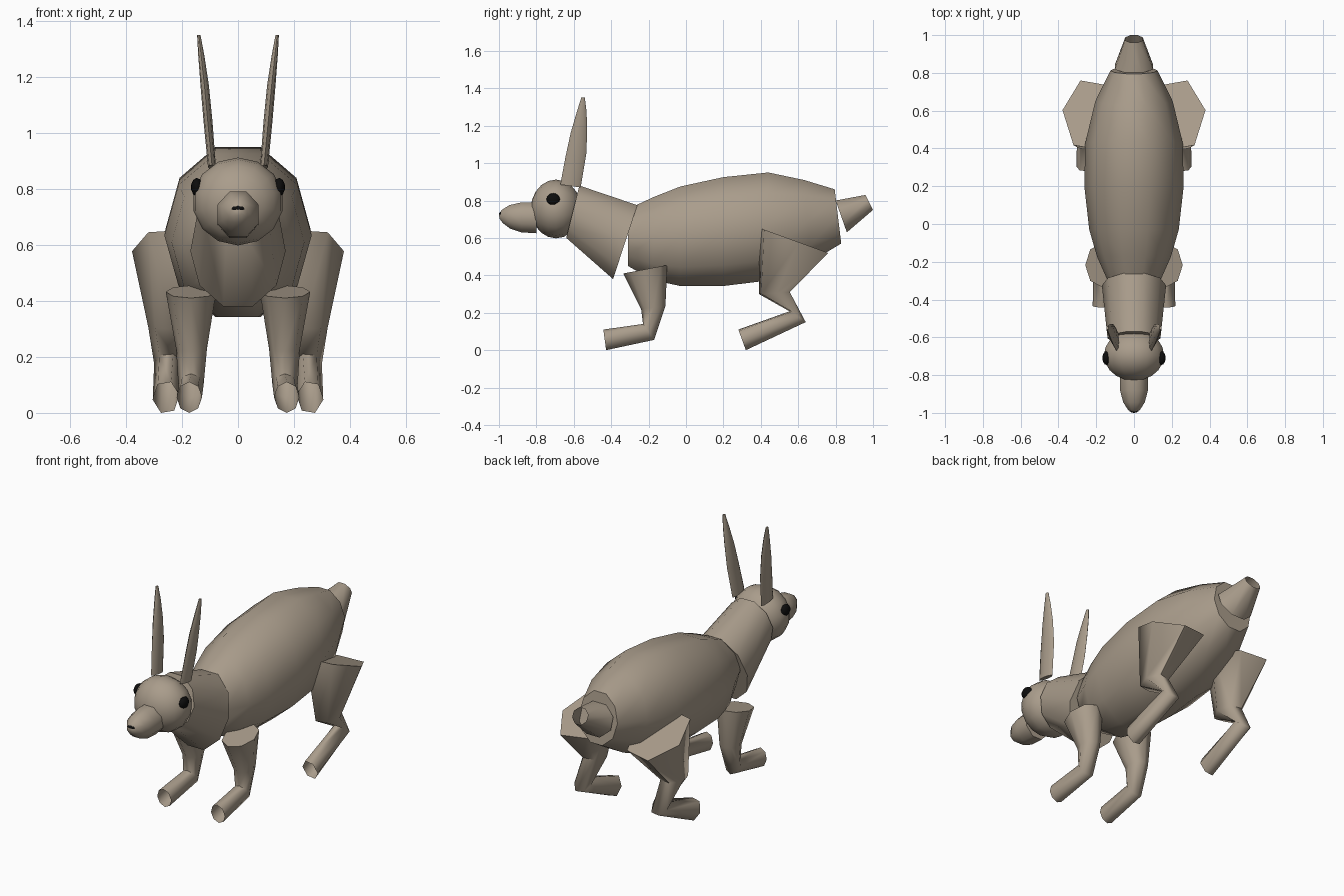
import bpy, bmesh, math
from mathutils import Matrix


def material(name, rgb):
    m = bpy.data.materials.new(name)
    m.diffuse_color = (*rgb, 1)
    return m


FUR = material("taupe_fur", (0.40, 0.335, 0.26))
BLACK = material("black", (0.004, 0.004, 0.004))


def finish(name, bm, mat, angle=65):
    bmesh.ops.recalc_face_normals(bm, faces=bm.faces)
    me = bpy.data.meshes.new(name)
    bm.to_mesh(me)
    bm.free()
    me.materials.append(mat)
    for p in me.polygons:
        p.use_smooth = True
    me.set_sharp_from_angle(angle=math.radians(angle))
    ob = bpy.data.objects.new(name, me)
    bpy.context.collection.objects.link(ob)
    return ob


def tube(name, rings, n, roll=0, caps=(True, True), side=1):
    """Loft of elliptical rings: (x, half_width, y0, z0, y1, z1), ends given in side profile."""
    bm = bmesh.new()
    angles = [math.radians(roll) + 2 * math.pi * i / n for i in range(n)]
    top = max(abs(math.sin(a)) for a in angles)
    loops = []
    for x, w, y0, z0, y1, z1 in rings:
        loops.append([bm.verts.new((side * (x + w * math.cos(a)),
                                    (y0 + y1) / 2 + (y0 - y1) / 2 * math.sin(a) / top,
                                    (z0 + z1) / 2 + (z0 - z1) / 2 * math.sin(a) / top))
                      for a in angles])
    for a, b in zip(loops, loops[1:]):
        for i in range(n):
            j = (i + 1) % n
            bm.faces.new((a[i], a[j], b[j], b[i]))
    for use, loop in zip(caps, (loops[0], loops[-1])):
        if use:
            bm.faces.new(loop)
    return finish(name, bm, FUR)


def ball(name, center, radii, mat, seg=12, rings=8):
    """Ellipsoid with its poles along y."""
    bm = bmesh.new()
    bmesh.ops.create_uvsphere(bm, u_segments=seg, v_segments=rings, radius=1)
    m = (Matrix.Translation(center) @ Matrix.Diagonal((*radii, 1))
         @ Matrix.Rotation(math.pi / 2, 4, 'X'))
    bmesh.ops.transform(bm, matrix=m, verts=bm.verts)
    return finish(name, bm, mat)


# Torso, neck and tail
tube("body", [
    (0, 0.135, -0.31, 0.755, -0.31, 0.45),
    (0, 0.195, -0.17, 0.82, -0.18, 0.375),
    (0, 0.237, -0.03, 0.875, -0.03, 0.343),
    (0, 0.263, 0.20, 0.925, 0.20, 0.343),
    (0, 0.258, 0.44, 0.95, 0.42, 0.37),
    (0, 0.205, 0.63, 0.91, 0.67, 0.475),
    (0, 0.125, 0.795, 0.86, 0.83, 0.57)], 10)
tube("neck", [
    (0, 0.14, -0.57, 0.88, -0.64, 0.60),
    (0, 0.17, -0.26, 0.775, -0.39, 0.38)], 10)
tube("tail", [
    (0, 0.11, 0.80, 0.80, 0.86, 0.63),
    (0, 0.05, 0.96, 0.83, 1.0, 0.75)], 8, 22.5, (True, False))

# Head, snout and nose
ball("head", (0, -0.695, 0.755), (0.163, 0.135, 0.157), FUR, 14, 10)
tube("snout", [
    (0, 0.08, -0.80, 0.79, -0.80, 0.625),
    (0, 0.08, -0.88, 0.79, -0.88, 0.63),
    (0, 0.062, -0.945, 0.775, -0.94, 0.65),
    (0, 0.035, -0.985, 0.75, -0.98, 0.68),
    (0, 0.012, -0.999, 0.727, -0.998, 0.705)], 8, 22.5)
ball("nose", (0, -0.982, 0.728), (0.027, 0.018, 0.014), BLACK, 8, 6)

# Paired parts
for label, s in (("right", 1), ("left", -1)):
    ball("eye_" + label, (s * 0.147, -0.71, 0.806), (0.021, 0.036, 0.033), BLACK, 10, 8)
    tube("ear_" + label, [
        (0.093, 0.014, -0.672, 0.885, -0.563, 0.87),
        (0.107, 0.016, -0.645, 1.03, -0.533, 1.05),
        (0.119, 0.015, -0.617, 1.16, -0.528, 1.18),
        (0.131, 0.011, -0.585, 1.27, -0.532, 1.28),
        (0.14, 0.006, -0.56, 1.35, -0.541, 1.35)], 8, side=s)
    tube("front_leg_" + label, [
        (0.168, 0.09, -0.335, 0.41, -0.10, 0.455),
        (0.166, 0.055, -0.24, 0.22, -0.11, 0.235),
        (0.168, 0.045, -0.23, 0.14, -0.17, 0.055),
        (0.174, 0.045, -0.442, 0.11, -0.427, 0.0)], 8, 0, (True, False), s)
    tube("hind_leg_" + label, [
        (0.225, 0.155, 0.39, 0.655, 0.76, 0.52),
        (0.255, 0.066, 0.39, 0.30, 0.555, 0.31),
        (0.25, 0.05, 0.56, 0.21, 0.64, 0.15),
        (0.257, 0.048, 0.28, 0.11, 0.32, 0.0)], 6, -8, (True, False), s)
